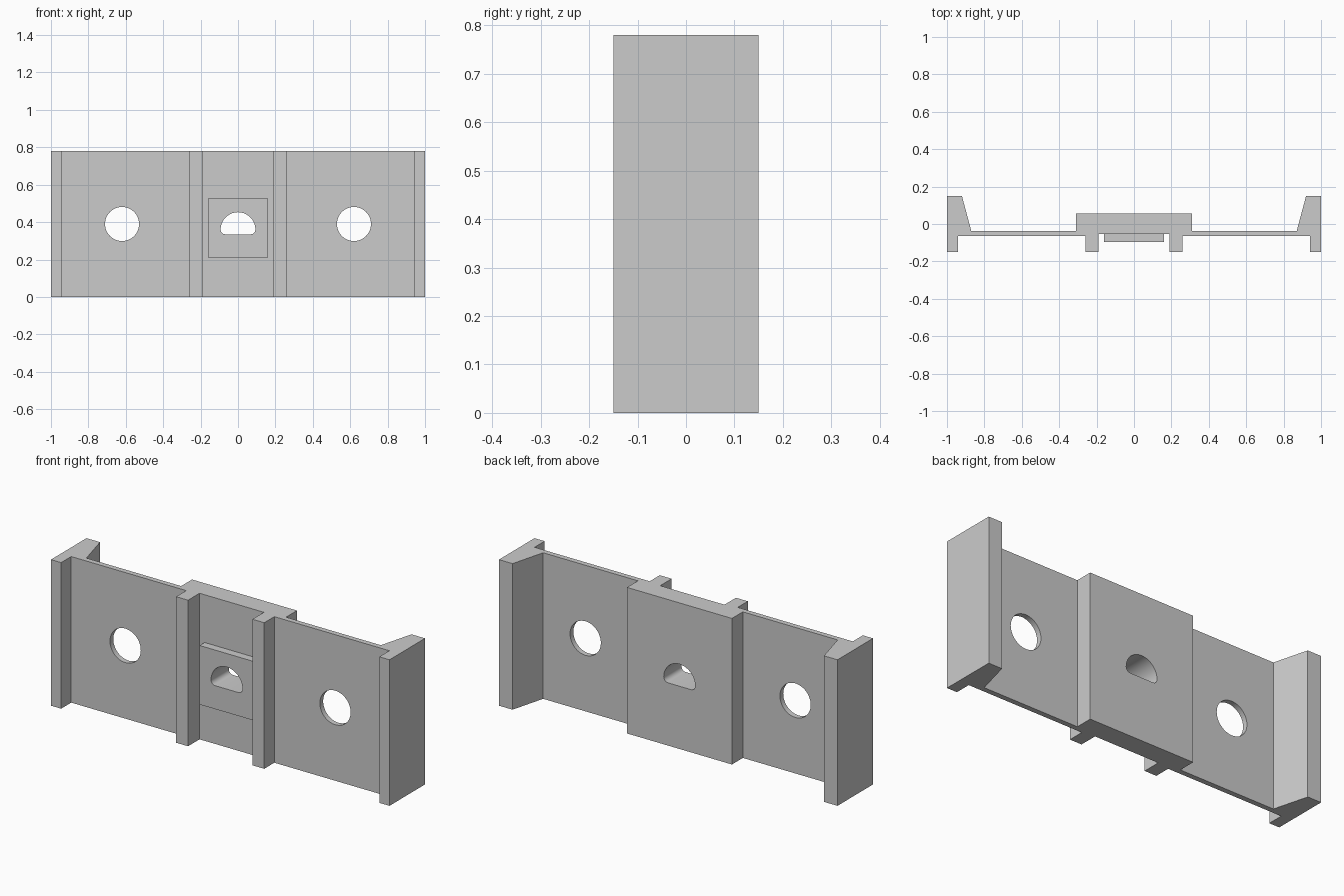
import bpy, bmesh
from math import sin, cos, pi
from mathutils import Vector

if "Cube" in bpy.data.objects:
    bpy.data.objects.remove(bpy.data.objects["Cube"])

HEIGHT = 0.78


def prism(name, points, depth):
    """Extrude a closed loop of 3D points along the depth vector."""
    bm = bmesh.new()
    face = bm.faces.new([bm.verts.new(p) for p in points])
    ext = bmesh.ops.extrude_face_region(bm, geom=[face])
    moved = [v for v in ext["geom"] if isinstance(v, bmesh.types.BMVert)]
    bmesh.ops.translate(bm, verts=moved, vec=Vector(depth))
    bmesh.ops.recalc_face_normals(bm, faces=bm.faces)
    mesh = bpy.data.meshes.new(name)
    bm.to_mesh(mesh)
    bm.free()
    obj = bpy.data.objects.new(name, mesh)
    bpy.context.collection.objects.link(obj)
    return obj


def arc(cx, cz, r, a0, a1, n):
    return [(cx + r * cos(a0 + (a1 - a0) * i / n), -0.3,
             cz + r * sin(a0 + (a1 - a0) * i / n)) for i in range(n + 1)]


def smooth(obj):
    bpy.ops.object.select_all(action='DESELECT')
    obj.select_set(True)
    bpy.context.view_layer.objects.active = obj
    bpy.ops.object.shade_smooth_by_angle(angle=0.5)


def cut(obj, cutters):
    for c in cutters:
        mod = obj.modifiers.new("hole", 'BOOLEAN')
        mod.operation = 'DIFFERENCE'
        mod.solver = 'EXACT'
        mod.object = c
    bpy.context.view_layer.update()
    graph = bpy.context.evaluated_depsgraph_get()
    mesh = bpy.data.meshes.new_from_object(obj.evaluated_get(graph))
    obj.modifiers.clear()
    obj.data = mesh
    smooth(obj)


# Channel body: half cross-section from front centre to back centre, mirrored
half = [(0.19, -0.053), (0.19, -0.145), (0.26, -0.145), (0.26, -0.065),
        (0.94, -0.065), (0.94, -0.15), (1.0, -0.15), (1.0, 0.15),
        (0.92, 0.15), (0.87, -0.037), (0.31, -0.037), (0.31, 0.055)]
half[1], half[2] = (0.19, -0.15), (0.26, -0.15)
outline = half + [(-x, y) for x, y in reversed(half)]
body = prism("wall_body", [(x, y, 0) for x, y in outline], (0, 0, HEIGHT))

# Raised square pad between the centre ribs
pad = prism("centre_pad", [(x, -0.095, z) for x, z in
            ((-0.16, 0.21), (0.16, 0.21), (0.16, 0.525), (-0.16, 0.525))],
            (0, 0.045, 0))

# Round side holes and the D-shaped centre hole
round_cutters = [prism("round_hole_cutter", arc(s * 0.62, 0.39, 0.091, 0, 2 * pi, 48)[:-1],
                       (0, 0.6, 0)) for s in (-1, 1)]
d_loop = (arc(0, 0.36, 0.093, 0, pi, 24)
          + arc(-0.068, 0.36, 0.025, pi, 1.5 * pi, 6)[1:]
          + arc(0.068, 0.36, 0.025, 1.5 * pi, 2 * pi, 6)[:-1])
d_cutter = prism("d_hole_cutter", d_loop, (0, 0.6, 0))

cut(body, round_cutters + [d_cutter])
cut(pad, [d_cutter])
for c in round_cutters + [d_cutter]:
    bpy.data.objects.remove(c)
